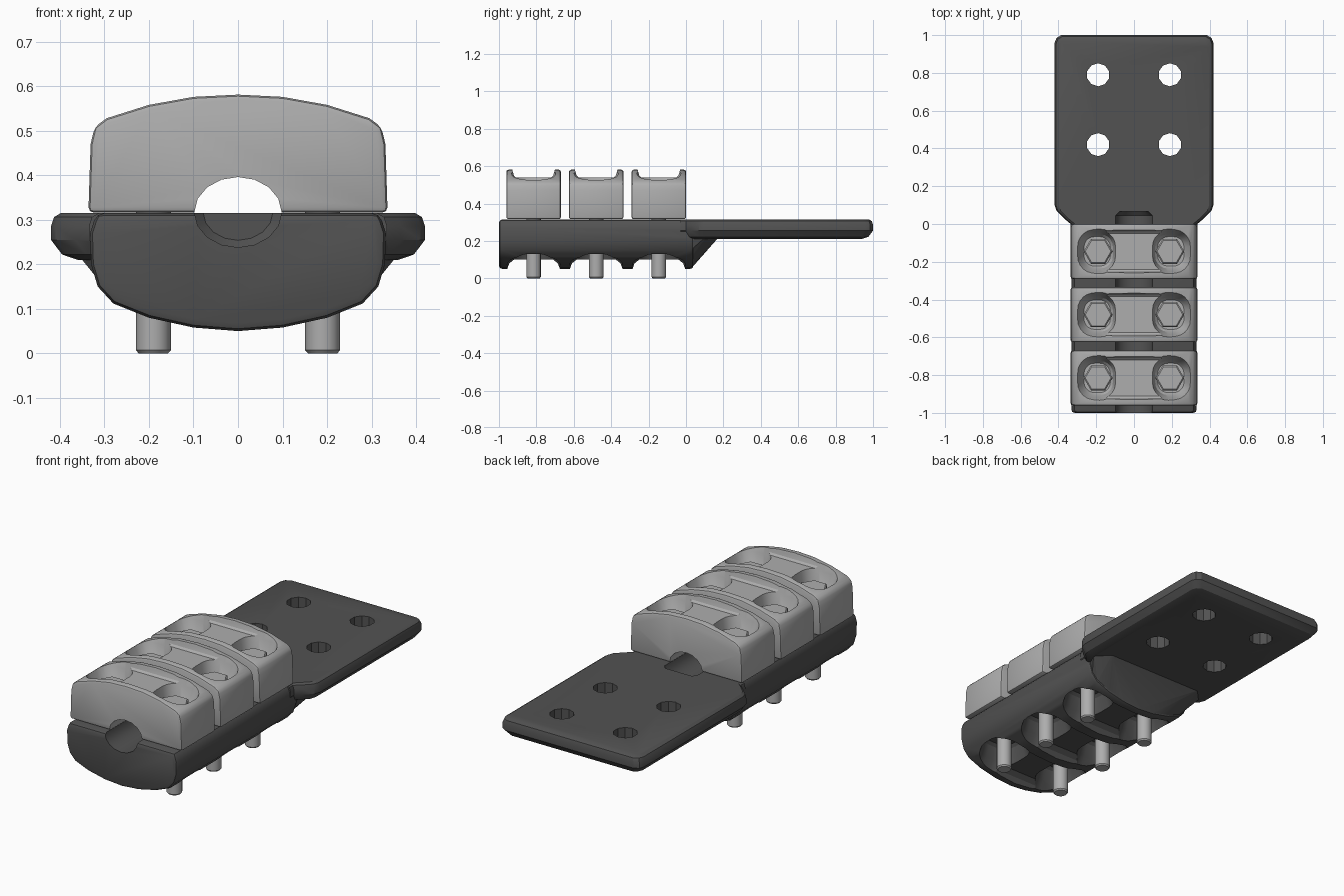
import bpy, bmesh, math

if "Cube" in bpy.data.objects:
    bpy.data.objects.remove(bpy.data.objects["Cube"])

def material(name, v):
    m = bpy.data.materials.new(name)
    m.diffuse_color = (v, v, v, 1)
    m.use_nodes = True
    m.node_tree.nodes["Principled BSDF"].inputs["Base Color"].default_value = m.diffuse_color
    return m

DARK = material("dark grey metal", 0.085)
LIGHT = material("light grey metal", 0.42)
BOLT_Y = (-0.815, -0.48, -0.145)
BOLT_X = 0.19

def add_object(name, bm):
    bmesh.ops.recalc_face_normals(bm, faces=bm.faces)
    me = bpy.data.meshes.new(name)
    bm.to_mesh(me)
    bm.free()
    ob = bpy.data.objects.new(name, me)
    bpy.context.scene.collection.objects.link(ob)
    return ob

def loft(name, rings):
    """Skin equal-length rings of points and cap both ends."""
    bm = bmesh.new()
    vs = [[bm.verts.new(p) for p in r] for r in rings]
    n = len(vs[0])
    for a, b in zip(vs, vs[1:]):
        for i in range(n):
            j = (i + 1) % n
            bm.faces.new((a[i], a[j], b[j], b[i]))
    bm.faces.new(vs[0])
    bm.faces.new(vs[-1])
    return add_object(name, bm)

def mirrored(pts):
    return pts + [(-x, v) for x, v in reversed(pts) if x > 1e-6]

def circle(x, y, z, r, n, turn=0.0):
    return [(x + r * math.cos(turn + math.tau * i / n),
             y + r * math.sin(turn + math.tau * i / n), z) for i in range(n)]

def round_rect(cx, cy, z, hx, hy, r, n=5):
    pts = []
    for q, (sx, sy) in enumerate(((1, 1), (-1, 1), (-1, -1), (1, -1))):
        for i in range(n + 1):
            a = math.pi / 2 * (q + i / n)
            pts.append((cx + sx * (hx - r) + r * math.cos(a),
                        cy + sy * (hy - r) + r * math.sin(a), z))
    return pts

def bevel(ob, width):
    m = ob.modifiers.new("bevel", 'BEVEL')
    m.width, m.segments, m.limit_method = width, 2, 'ANGLE'
    m.angle_limit = math.radians(35)

def finish(ob, mat, ops=()):
    """Apply modifiers and booleans, shade smooth with sharp creases, colour."""
    for other, kind in ops:
        m = ob.modifiers.new("bool", 'BOOLEAN')
        m.operation, m.solver, m.object = kind, 'EXACT', other
    dg = bpy.context.evaluated_depsgraph_get()
    dg.update()
    me = bpy.data.meshes.new_from_object(ob.evaluated_get(dg))
    ob.modifiers.clear()
    ob.data = me
    for other, _ in ops:
        bpy.data.objects.remove(other)
    me.materials.clear()
    me.materials.append(mat)
    bm = bmesh.new()
    bm.from_mesh(me)
    for f in bm.faces:
        f.smooth, f.material_index = True, 0
    for e in bm.edges:
        e.smooth = len(e.link_faces) == 2 and e.calc_face_angle(0) < math.radians(26)
    bm.to_mesh(me)
    bm.free()

def channel():
    """Round cable channel shared by the base and the clamps."""
    sec = [(0.098 * math.cos(math.tau * i / 16), 0.317 + 0.079 * math.sin(math.tau * i / 16))
           for i in range(16)]
    return loft("channel_cutter", [[(x * s, y, 0.317 + (z - 0.317) * s) for x, z in sec]
                                   for y, s in ((-1.1, 1), (0.045, 1), (0.065, 0.8))])

def recess(y, wells, saddle):
    """Two flared bolt wells joined by a shallow saddle."""
    cuts = []
    for s in (-1, 1):
        rings = []
        for z, x0, x1, hy in wells:
            hx = (x1 - x0) / 2
            rings.append(round_rect(s * (x0 + x1) / 2, y, z, hx, hy, 0.8 * min(hx, hy)))
        cuts.append(loft("well_cutter", rings))
    cuts.append(loft("saddle_cutter",
                     [round_rect(0, y, z, 0.2, hy, 0.01, 1) for z, hy in saddle]))
    return [(c, 'DIFFERENCE') for c in cuts]

# Base body: arched underside
BASE = mirrored([(0, 0.05), (0.1, 0.058), (0.2, 0.08), (0.28, 0.112), (0.315, 0.15),
                 (0.33, 0.2), (0.332, 0.27), (0.318, 0.315)])
base = loft("base_with_tongue", [[(x, y, z) for x, z in BASE] for y in (-1, 0.04)])
bevel(base, 0.018)

# Flat tongue with rounded rim
OUTLINE = mirrored([(0.335, -0.03), (0.335, 0.0), (0.365, 0.025), (0.41, 0.07), (0.42, 0.1),
                    (0.42, 0.96), (0.41, 0.985), (0.385, 1.0)])
RIM = ((0.315, 0.022), (0.306, 0.007), (0.285, 0), (0.255, 0), (0.222, 0.025), (0.21, 0.06))
tongue = loft("tongue", [[(x - math.copysign(d, x), y - d if y > 0.5 else y, z)
                          for x, y in OUTLINE] for z, d in RIM])

# Sloping neck under the tongue
bm = bmesh.new()
pts = [(x * 0.97, 0.03, min(z + 0.005, 0.3)) for x, z in BASE]
pts += [(s * x, y, z) for s in (-1, 1)
        for x, y, z in ((0.29, 0.17, 0.214), (0.37, 0.12, 0.235), (0.37, 0.12, 0.3))]
for p in pts:
    bm.verts.new(p)
res = bmesh.ops.convex_hull(bm, input=bm.verts)
loose = [v for v in bm.verts if not v.link_faces]
bmesh.ops.delete(bm, geom=loose, context='VERTS')
neck = add_object("neck", bm)

ops = [(tongue, 'UNION'), (neck, 'UNION'), (channel(), 'DIFFERENCE')]
for y in BOLT_Y:
    ops += recess(y, ((0.2, 0.105, 0.275, 0.085), (0.185, 0.092, 0.285, 0.1),
                      (0.12, 0.08, 0.30, 0.116), (0.08, 0.075, 0.31, 0.14),
                      (0.03, 0.07, 0.315, 0.152)),
                  ((0.1, 0.105), (0.08, 0.13), (0.03, 0.148)))
for x in (-BOLT_X, BOLT_X):
    for y in (0.42, 0.79):
        hole = loft("hole_cutter", [circle(x, y, z, 0.061, 10, math.pi / 10) for z in (0.1, 0.4)])
        ops.append((hole, 'DIFFERENCE'))
finish(base, DARK, ops)

# Clamps: arched blocks with recessed tops
CLAMP = mirrored([(0, 0.581), (0.1, 0.576), (0.2, 0.558), (0.295, 0.528), (0.322, 0.508),
                  (0.331, 0.47), (0.336, 0.316)])
for i, yc in enumerate(BOLT_Y):
    clamp = loft(f"clamp_{i + 1}", [[(x, y, z) for x, z in CLAMP]
                                    for y in (yc - 0.146, yc + 0.146)])
    bevel(clamp, 0.012)
    cuts = recess(yc, ((0.45, 0.125, 0.265, 0.078), (0.465, 0.112, 0.275, 0.09),
                       (0.53, 0.10, 0.30, 0.106), (0.56, 0.095, 0.312, 0.118),
                       (0.62, 0.09, 0.318, 0.13)),
                  ((0.54, 0.095), (0.55, 0.105), (0.62, 0.125)))
    finish(clamp, LIGHT, cuts + [(channel(), 'DIFFERENCE')])

    # Bolts: chamfered shank below, hex head in the well
    for side, x in (("left", -BOLT_X), ("right", BOLT_X)):
        shank = loft(f"bolt_shank_{side}_{i + 1}",
                     [circle(x, yc, z, r, 16) for z, r in ((0, 0.033), (0.007, 0.039), (0.445, 0.039))])
        finish(shank, LIGHT)
        head = loft(f"bolt_head_{side}_{i + 1}",
                    [circle(x, yc, z, r, 6) for z, r in ((0.44, 0.076), (0.488, 0.076), (0.495, 0.068))])
        finish(head, LIGHT)
